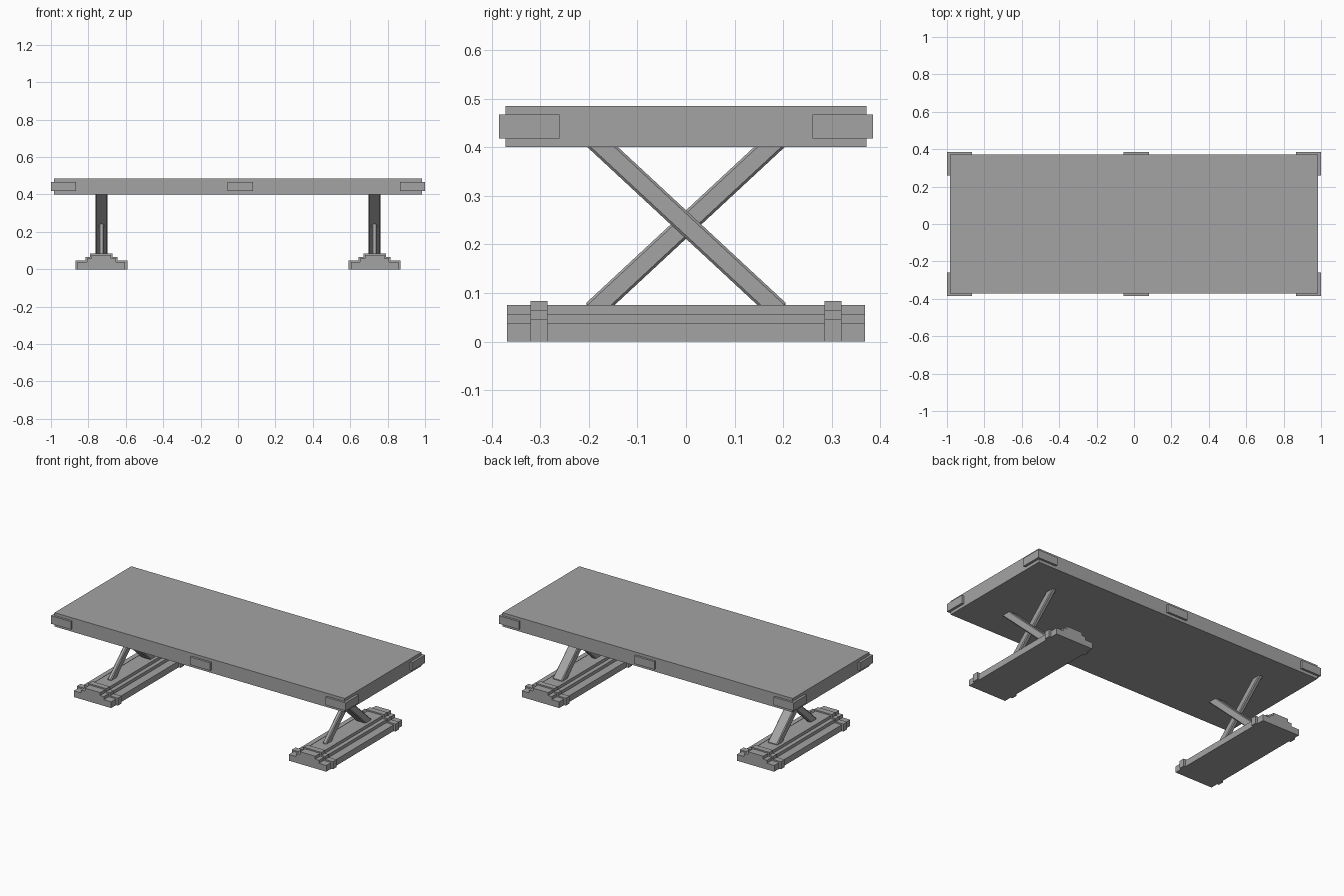
import bpy
import bmesh
import math
from mathutils import Matrix, Vector

cube = bpy.data.objects.get("Cube")
if cube:
    bpy.data.objects.remove(cube, do_unlink=True)

# Single neutral grey
grey = bpy.data.materials.new("neutral_grey")
grey.use_nodes = True
colour = (0.37, 0.37, 0.37, 1)
grey.diffuse_color = colour
grey.node_tree.nodes["Principled BSDF"].inputs["Base Color"].default_value = colour


def finish(name, bm):
    bmesh.ops.recalc_face_normals(bm, faces=bm.faces)
    mesh = bpy.data.meshes.new(name)
    bm.to_mesh(mesh)
    bm.free()
    mesh.materials.append(grey)
    obj = bpy.data.objects.new(name, mesh)
    bpy.context.collection.objects.link(obj)
    return obj


def box(name, low, high):
    low, high = Vector(low), Vector(high)
    bm = bmesh.new()
    bmesh.ops.create_cube(
        bm, size=1,
        matrix=Matrix.Translation((low + high) / 2) @ Matrix.Diagonal((*(high - low), 1)))
    return finish(name, bm)


def prism(name, outline, offset, depth):
    """Extrude a closed outline of 3D points along the depth vector."""
    bm = bmesh.new()
    face = bm.faces.new([bm.verts.new(Vector(p) + Vector(offset)) for p in outline])
    result = bmesh.ops.extrude_face_region(bm, geom=[face], use_keep_orig=True)
    moved = [g for g in result["geom"] if isinstance(g, bmesh.types.BMVert)]
    bmesh.ops.translate(bm, verts=moved, vec=depth)
    return finish(name, bm)


def stepped_bar(name, x, y0, y1, steps):
    """Extrude a symmetric staircase section, given as (half width, top) pairs."""
    right, base = [], 0
    for half, top in steps:
        right += [(half, base), (half, top)]
        base = top
    section = right + [(-px, pz) for px, pz in reversed(right)]
    prism(name, [(px, 0, pz) for px, pz in section], (x, y0, 0), (0, y1 - y0, 0))


def brace(name, x, width, tilt):
    """Bevelled diagonal bar; the tilt sign sets which way it leans."""
    bar = box(name, (-width / 2, -0.0215, -0.265), (width / 2, 0.0215, 0.265))
    bar.location = (x, 0, 0.241)
    bar.rotation_euler.x = tilt * math.atan2(0.35, 0.325)
    bevel = bar.modifiers.new("edge_bevel", "BEVEL")
    bevel.width = 0.005
    bevel.segments = 1


# Tabletop
box("tabletop", (-0.985, -0.372, 0.40), (0.985, 0.372, 0.485))

# L-shaped corner guards
guard = [(1, 0.385), (1, 0.26), (0.98, 0.26), (0.98, 0.365), (0.865, 0.365), (0.865, 0.385)]
for sx, side in ((1, "left"), (-1, "right")):
    for sy, end in ((-1, "front"), (1, "back")):
        prism(f"corner_guard_{end}_{side}", [(sx * px, sy * py, 0) for px, py in guard],
              (0, 0, 0.418), (0, 0, 0.049))

# Middle guards on the long edges
for sy, end in ((-1, "front"), (1, "back")):
    ys = sorted((sy * 0.365, sy * 0.385))
    box(f"middle_guard_{end}", (-0.055, ys[0], 0.418), (0.081, ys[1], 0.467))

# Two trestles: stepped foot, clamping bands and crossed braces
for sx, side in ((1, "left"), (-1, "right")):
    x = sx * 0.73
    stepped_bar(f"foot_{side}", x, -0.368, 0.368,
                [(0.127, 0.038), (0.077, 0.057), (0.052, 0.075)])
    for yc, end in ((-0.303, "front"), (0.303, "back")):
        stepped_bar(f"foot_band_{end}_{side}", x, yc - 0.0175, yc + 0.0175,
                    [(0.139, 0.046), (0.086, 0.065), (0.06, 0.083)])
    brace(f"wide_brace_{side}", x, 0.065, 1)
    brace(f"narrow_brace_{side}", x, 0.026, -1)
